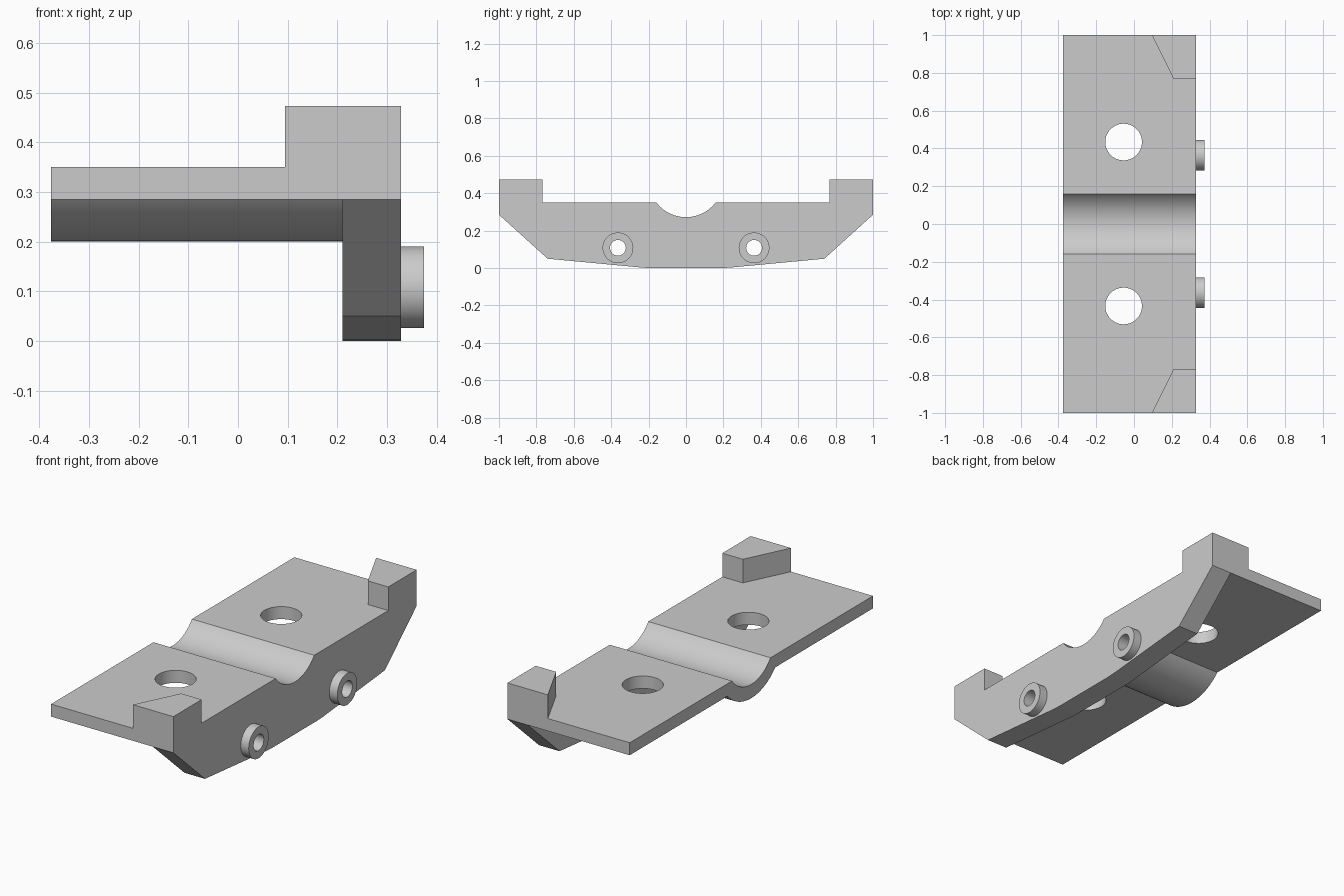
import bpy
import bmesh
from math import radians, sin, cos, asin
from mathutils import Matrix, Vector

if "Cube" in bpy.data.objects:
    bpy.data.objects.remove(bpy.data.objects["Cube"])

# One grey material for the whole bracket
grey = bpy.data.materials.new("plain grey")
grey.use_nodes = True
colour = (0.6, 0.6, 0.6, 1)
grey.diffuse_color = colour
grey.node_tree.nodes["Principled BSDF"].inputs["Base Color"].default_value = colour

BACK, WALL, FACE, TIP = -0.376, 0.21, 0.328, 0.374   # x of the main planes
UNDER, DECK, TOP = 0.285, 0.35, 0.473                # z of the main planes
GROOVE_Z = 0.471                                     # groove axis height


def prism(name, points, direction):
    """Extrude a closed planar outline along a direction."""
    bm = bmesh.new()
    face = bm.faces.new([bm.verts.new(p) for p in points])
    out = bmesh.ops.extrude_face_region(bm, geom=[face])
    moved = [v for v in out["geom"] if isinstance(v, bmesh.types.BMVert)]
    bmesh.ops.translate(bm, verts=moved, vec=Vector(direction))
    bmesh.ops.recalc_face_normals(bm, faces=bm.faces)
    return add_object(name, bm)


def cylinder(name, radius, start, end):
    """Cylinder between two points."""
    a, b = Vector(start), Vector(end)
    turn = (b - a).to_track_quat("Z", "Y").to_matrix().to_4x4()
    bm = bmesh.new()
    bmesh.ops.create_cone(bm, cap_ends=True, segments=64, radius1=radius,
                          radius2=radius, depth=(b - a).length,
                          matrix=Matrix.Translation((a + b) / 2) @ turn)
    return add_object(name, bm)


def add_object(name, bm):
    mesh = bpy.data.meshes.new(name)
    bm.to_mesh(mesh)
    bm.free()
    mesh.materials.append(grey)
    obj = bpy.data.objects.new(name, mesh)
    bpy.context.collection.objects.link(obj)
    return obj


def combine(target, other, operation):
    """Apply an exact boolean and discard the second object."""
    mod = target.modifiers.new(operation, "BOOLEAN")
    mod.operation, mod.solver, mod.object = operation, "EXACT", other
    bpy.context.view_layer.objects.active = target
    bpy.ops.object.modifier_apply(modifier=mod.name)
    bpy.data.objects.remove(other)


def arc(radius, level, steps=32):
    """Lower arc about the groove axis, cut off at a level, from -y to +y."""
    half = asin(((radius ** 2 - (GROOVE_Z - level) ** 2) ** 0.5) / radius)
    angles = [half * (2 * i / steps - 1) for i in range(steps + 1)]
    return [(radius * sin(a), GROOVE_Z - radius * cos(a)) for a in angles]


groove = arc(0.199, DECK)
belly = arc(0.271, UNDER)

# Deck plate with the rounded trough across its middle
outline = [(-1, DECK)] + groove + [(1, DECK), (1, UNDER)] + belly[::-1] + [(-1, UNDER)]
bracket = prism("bracket", [(BACK, y, z) for y, z in outline], (WALL - BACK, 0, 0))

# Deep side wall with tapered underside and raised ends
lower = [(1, UNDER), (0.74, 0.05), (0.23, 0.002), (0.18, 0)]
outline = ([(-1, TOP), (-0.767, TOP), (-0.767, DECK)] + groove
           + [(0.767, DECK), (0.767, TOP), (1, TOP)]
           + lower + [(-y, z) for y, z in lower[::-1]])
wall = prism("side_wall", [(WALL, y, z) for y, z in outline], (FACE - WALL, 0, 0))
combine(bracket, wall, "UNION")

for side in (-1, 1):
    # Angled corner lug
    lug = prism("corner_lug", [(0.095, side, DECK), (WALL, side * 0.767, DECK),
                               (WALL, side, DECK)], (0, 0, TOP - DECK))
    combine(bracket, lug, "UNION")
    # Round boss, its bore and the deck hole
    y, z = side * 0.364, 0.108
    boss = cylinder("boss", 0.082, (FACE - 0.05, y, z), (TIP, y, z))
    combine(bracket, boss, "UNION")
    bore = cylinder("bore_cutter", 0.042, (WALL - 0.1, y, z), (TIP + 0.1, y, z))
    combine(bracket, bore, "DIFFERENCE")
    hole = cylinder("hole_cutter", 0.097, (-0.055, side * 0.434, 0.2),
                    (-0.055, side * 0.434, 0.45))
    combine(bracket, hole, "DIFFERENCE")

# Merge flush faces, then smooth only the curved surfaces
bm = bmesh.new()
bm.from_mesh(bracket.data)
bmesh.ops.remove_doubles(bm, verts=bm.verts, dist=0.0001)
bmesh.ops.dissolve_limit(bm, angle_limit=radians(0.5), verts=bm.verts, edges=bm.edges)
bm.to_mesh(bracket.data)
bm.free()
bpy.ops.object.select_all(action="DESELECT")
bracket.select_set(True)
bpy.context.view_layer.objects.active = bracket
bpy.ops.object.shade_smooth_by_angle(angle=radians(30))
